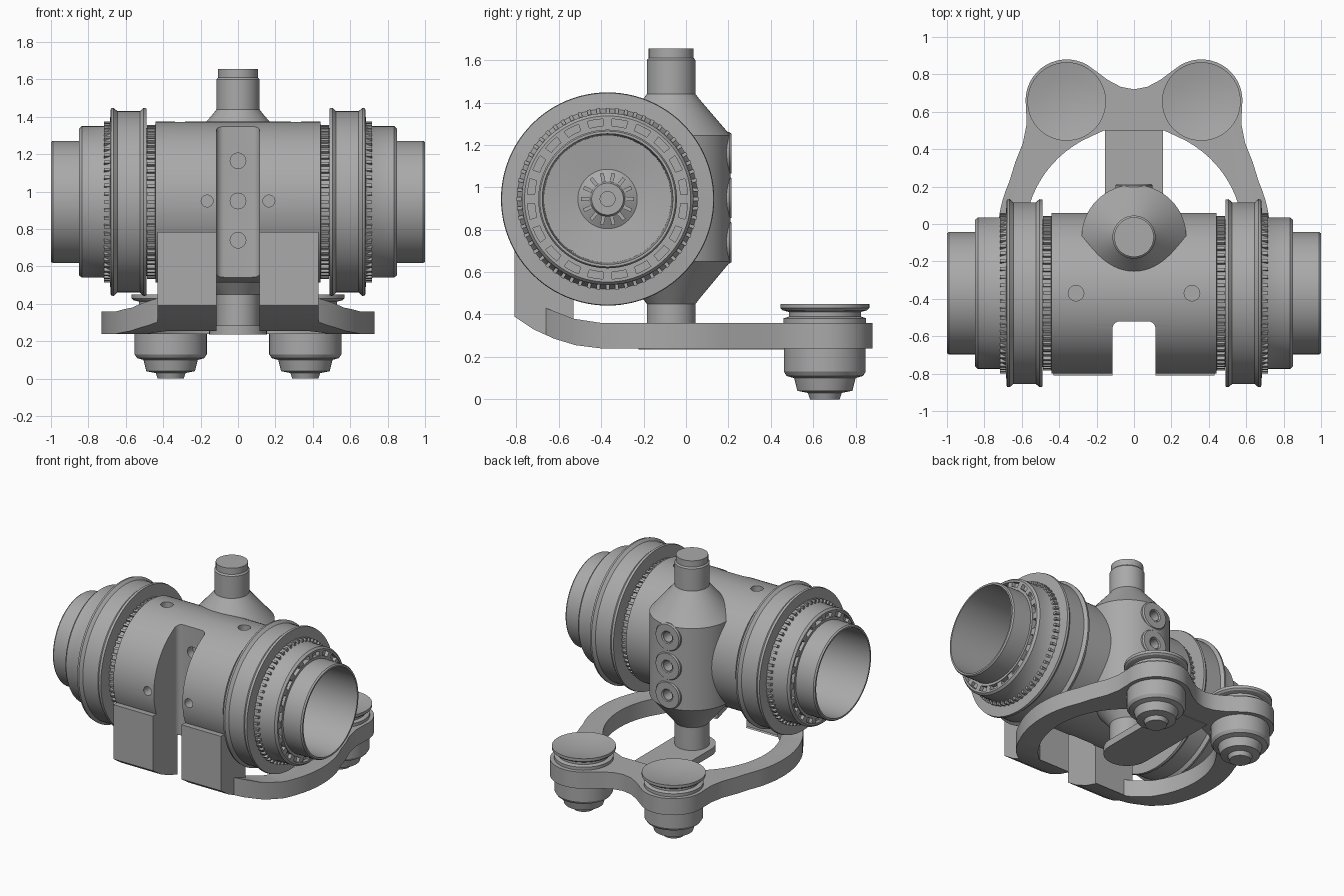
import bpy, bmesh, math
from mathutils import Matrix, Vector

if "Cube" in bpy.data.objects:
    bpy.data.objects.remove(bpy.data.objects["Cube"])

grey = bpy.data.materials.new("plain grey")
grey.use_nodes = True
grey.diffuse_color = (0.4, 0.4, 0.4, 1)
grey.node_tree.nodes["Principled BSDF"].inputs["Base Color"].default_value = (0.4, 0.4, 0.4, 1)

# Maps local z to the world x, y or z axis
AXES = {"x": Matrix(((0, 0, 1), (1, 0, 0), (0, 1, 0))).to_4x4(),
        "y": Matrix(((0, 1, 0), (0, 0, 1), (1, 0, 0))).to_4x4(),
        "z": Matrix.Identity(4)}
CORE = (0, -0.37, 0.945)
STEM_Y = -0.07


def finish(bm, name, axis="z", loc=(0, 0, 0)):
    bmesh.ops.remove_doubles(bm, verts=bm.verts, dist=1e-5)
    bmesh.ops.transform(bm, matrix=Matrix.Translation(loc) @ AXES[axis], verts=bm.verts)
    bmesh.ops.recalc_face_normals(bm, faces=bm.faces)
    mesh = bpy.data.meshes.new(name)
    bm.to_mesh(mesh)
    bm.free()
    mesh.materials.append(grey)
    ob = bpy.data.objects.new(name, mesh)
    bpy.context.collection.objects.link(ob)
    return ob


def lathe(name, profile, axis="z", loc=(0, 0, 0), sides=64, closed=False):
    """Spin (radius, height) points around an axis."""
    bm = bmesh.new()
    rings = []
    for i in range(sides):
        a = 2 * math.pi * i / sides
        rings.append([bm.verts.new((r * math.cos(a), r * math.sin(a), h)) for r, h in profile])
    count = len(profile)
    for i in range(sides):
        a, b = rings[i], rings[(i + 1) % sides]
        for j in range(count if closed else count - 1):
            k = (j + 1) % count
            quad = [a[j], b[j], b[k], a[k]]
            if profile[j][0] == 0:
                quad = [a[j], b[k], a[k]]
            elif profile[k][0] == 0:
                quad = [a[j], b[j], a[k]]
            bm.faces.new(quad)
    return finish(bm, name, axis, loc)


def prism(name, outline, low, high, axis="z"):
    bm = bmesh.new()
    face = bm.faces.new([bm.verts.new((u, v, low)) for u, v in outline])
    grown = bmesh.ops.extrude_face_region(bm, geom=[face])["geom"]
    moved = [g for g in grown if isinstance(g, bmesh.types.BMVert)]
    bmesh.ops.translate(bm, vec=(0, 0, high - low), verts=moved)
    return finish(bm, name, axis)


def boolean(target, tool, operation="DIFFERENCE"):
    mod = target.modifiers.new("cut", "BOOLEAN")
    mod.operation, mod.object, mod.solver = operation, tool, "EXACT"
    bpy.context.view_layer.objects.active = target
    bpy.ops.object.modifier_apply(modifier="cut")
    bpy.data.objects.remove(tool)


def drill(target, axis, loc, depth, radius=0.032):
    h = depth / 2
    boolean(target, lathe("drill", [(0, -h), (radius, -h), (radius, h), (0, h)], axis, loc, 16))


def arc(cx, cy, r, start, end, steps):
    angles = [math.radians(start + (end - start) * i / steps) for i in range(steps + 1)]
    return [(cx + r * math.cos(a), cy + r * math.sin(a)) for a in angles]


def teeth(name, x, r, width, height, count):
    """Small ribs around the barrel axis."""
    bm = bmesh.new()
    for i in range(count):
        turn = Matrix.Rotation(2 * math.pi * i / count, 4, "Z")
        scale = Matrix.Diagonal((height, r * 2.4 / count, width, 1))
        bmesh.ops.create_cube(bm, size=1, matrix=turn @ Matrix.Translation((r, 0, 0)) @ scale)
    return finish(bm, name, "x", (CORE[0] + x, CORE[1], CORE[2]))


# Barrel with stepped collars and deep open ends
half = [(0.43, 0.43), (0.43, 0.44), (0.395, 0.445), (0.395, 0.49), (0.5, 0.49), (0.503, 0.505),
        (0.485, 0.525), (0.485, 0.645), (0.503, 0.665), (0.5, 0.68), (0.425, 0.685), (0.405, 0.72),
        (0.405, 0.835), (0.392, 0.85), (0.378, 0.85), (0.378, 0.82), (0.345, 0.82), (0.345, 0.85),
        (0.327, 0.85), (0.327, 0.99), (0.32, 1.0), (0.308, 1.0), (0.3, 0.4), (0.14, 0.38),
        (0.085, 0.41), (0.075, 0.43), (0.035, 0.43), (0.035, 0.38), (0, 0.38)]
barrel = lathe("barrel", [(r, -h) for r, h in reversed(half)] + half, "x", CORE, 96)

# Front slot and small screw holes
slot = arc(0.075, -0.56, 0.04, 0, 90, 5) + arc(-0.075, -0.56, 0.04, 90, 180, 5)
slot += [(-0.115, -1.0), (0.115, -1.0)]
boolean(barrel, prism("slot_cutter", slot, 0.2, 1.6))
for z in (0.74, 0.95, 1.165):
    drill(barrel, "y", (0, -0.52, z), 0.12, 0.042)
for side in (-1, 1):
    drill(barrel, "y", (side * 0.165, -0.8, 0.95), 0.14)
    drill(barrel, "z", (side * 0.31, -0.37, 1.375), 0.14, 0.042)

# Ribbed rings beside the collars
for side, word in ((-1, "right"), (1, "left")):
    teeth("inner_ribs_" + word, side * 0.465, 0.4, 0.045, 0.025, 60)
    teeth("outer_ribs_" + word, side * 0.7, 0.415, 0.035, 0.03, 60)
    teeth("end_ribs_" + word, side * 0.833, 0.362, 0.025, 0.036, 20)
    teeth("hub_ribs_" + word, side * 0.4, 0.1, 0.03, 0.05, 14)

# Vertical housing with top and bottom stems
housing = lathe("housing", [(0, 0.235), (0.115, 0.235), (0.115, 0.45), (0.13, 0.47), (0.28, 0.65),
                            (0.28, 1.245), (0.13, 1.42), (0.115, 1.44), (0.115, 1.6),
                            (0.106, 1.61), (0.106, 1.655), (0, 1.655)], "z", (0, STEM_Y, 0))
for i in range(3):
    z = 0.74 + 0.21 * i
    drill(housing, "y", (0, 0.2, z), 0.2, 0.035)
    lathe("rear_port_%d" % (i + 1), [(0.035, 0.1), (0.1, 0.1), (0.1, 0.205), (0.093, 0.215),
                                     (0.045, 0.215), (0.035, 0.205)], "y", (0, 0, z), 32, True)

# Curved carrier frame, cut to its side profile
outline = [(0, 0.72), (0.07, 0.733), (0.14, 0.77)]
outline += arc(0.36, 0.66, 0.22, 130, -10, 16)
outline += [(0.575, 0.53), (0.595, 0.43), (0.635, 0.33)]
outline += arc(0, STEM_Y, 0.73, 24, -80, 24)
outline += arc(0, STEM_Y, 0.585, -78, 66, 30)
outline += [(0.16, 0.5), (0, 0.5)]
outline += [(-x, y) for x, y in reversed(outline) if x > 0]
under = [(-0.81, 0.39), (-0.72, 0.33), (-0.62, 0.285), (-0.52, 0.255), (-0.4, 0.24)]
frame = prism("carrier_frame", outline, 0.1, 0.7)
side_shape = under + [(0.95, 0.24), (0.95, 0.36), (-0.4, 0.36), (-0.53, 0.38),
                      (-0.66, 0.43), (-0.81, 0.46)]
boolean(frame, prism("frame_cutter", side_shape, -1, 1, "x"), "INTERSECT")

# Front blocks joining the barrel to the frame
for low, high, word in ((-0.43, -0.115, "right"), (0.115, 0.43, "left")):
    prism("front_block_" + word, under[:4] + [(-0.53, 0.262), (-0.53, 0.7), (-0.77, 0.785),
                                              (-0.81, 0.785)], low, high, "x")

# Tongue from the stem foot to the bridge
prism("tongue", [(0.155, 0.56), (-0.155, 0.56)] + arc(0, STEM_Y, 0.155, 180, 360, 16), 0.235, 0.285)

# Twin rear knobs with dished tops
knob = [(0, 0), (0.07, 0), (0.08, 0.03), (0.13, 0.04), (0.145, 0.1), (0.18, 0.11), (0.193, 0.13),
        (0.193, 0.24), (0.215, 0.245), (0.215, 0.355), (0.195, 0.36), (0.195, 0.382), (0.17, 0.39),
        (0.17, 0.412), (0.2, 0.42), (0.21, 0.43), (0.21, 0.45), (0.14, 0.436), (0.07, 0.428),
        (0, 0.425)]
for side, word in ((-1, "right"), (1, "left")):
    lathe("knob_" + word, knob, "z", (side * 0.36, 0.655, 0))

# Smooth shading with crisp edges
for ob in bpy.context.collection.objects:
    if ob.type == "MESH" and grey.name in ob.data.materials:
        ob.select_set(True)
        bpy.context.view_layer.objects.active = ob
bpy.ops.object.shade_smooth_by_angle(angle=math.radians(30))
